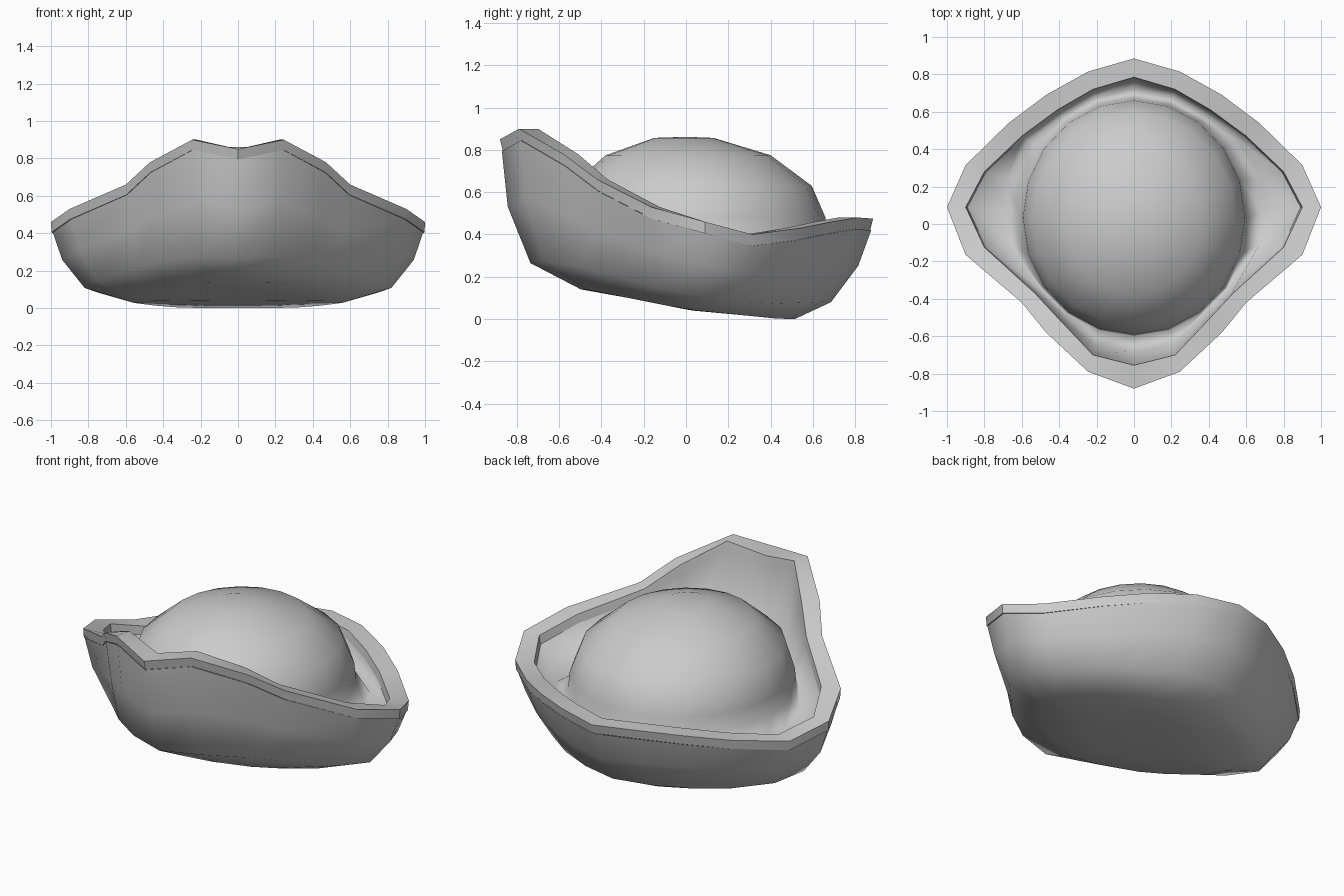
import bpy, bmesh, math

if "Cube" in bpy.data.objects:
    bpy.data.objects.remove(bpy.data.objects["Cube"])

# Right half of the rim, front to back: outer x, y, top z
RIM = [(0, -.88, .85), (.245, -.79, .90), (.47, -.58, .78), (.60, -.42, .66),
       (.90, -.165, .53), (1.0, .09, .46), (.90, .315, .40), (.67, .54, .43),
       (.47, .69, .46), (.245, .815, .48), (0, .885, .475)]
# Right half of the rim's inner edge
INNER = [(0, -.755), (.22, -.70), (.40, -.51), (.53, -.37), (.80, -.125),
         (.90, .09), (.80, .28), (.60, .47), (.41, .61), (.22, .72), (0, .785)]


def base_z(y):
    return min(.14, max(0, .045 - (.2 if y < 0 else .1) * y))


def mirror(half):
    return half + [(-x, y, z) for x, y, z in reversed(half[1:-1])]


def loft(name, rings, cap_start=None, cap_end=None, closed=False, angle=40):
    bm = bmesh.new()
    loops = [[bm.verts.new(p) for p in r] for r in rings]
    n = len(loops[0])
    pairs = list(zip(loops, loops[1:])) + ([(loops[-1], loops[0])] if closed else [])
    for a, b in pairs:
        for i in range(n):
            j = (i + 1) % n
            bm.faces.new((a[i], a[j], b[j], b[i]))
    for loop, point in ((loops[0], cap_start), (loops[-1], cap_end)):
        if point:
            c = bm.verts.new(point)
            for i in range(n):
                bm.faces.new((loop[i], loop[(i + 1) % n], c))
    bmesh.ops.recalc_face_normals(bm, faces=bm.faces)
    me = bpy.data.meshes.new(name)
    bm.to_mesh(me)
    bm.free()
    ob = bpy.data.objects.new(name, me)
    bpy.context.collection.objects.link(ob)
    bpy.ops.object.select_all(action='DESELECT')
    ob.select_set(True)
    bpy.context.view_layer.objects.active = ob
    bpy.ops.object.shade_smooth_by_angle(angle=math.radians(angle))
    return ob


def body_ring(scale, height, radius, roundness, front=1, back=1):
    """Rim outline scaled down and eased toward a circle, height as a share of the wall."""
    half = []
    for x, y, z in RIM:
        s = scale * (1 - roundness) + radius / math.hypot(x, y) * roundness
        px, py = x * s, y * s * (front if y < 0 else back)
        b = base_z(py)
        half.append((px, py, b + (z - .055 - b) * height))
    return mirror(half)


def inner_ring(scale, drop):
    return mirror([(x * scale, y * scale, r[2] - drop) for (x, y), r in zip(INNER, RIM)])


# Rim: thick band following the wavy edge
loft("rim", [mirror([(x * .997, y * .985, z - .055) for x, y, z in RIM]),
             mirror(RIM), inner_ring(1, 0), inner_ring(.99, .055)], closed=True)

# Bowl: underside and outer wall
outer = [body_ring(.3, 0, .32, .6), body_ring(.6, 0, .60, .6, .87, .9),
         body_ring(.83, .19, .80, .3, .98, .91), body_ring(.94, .6, .85, 0, 1.02, .98),
         body_ring(.99, 1, 1, 0)]
loft("bowl", outer, cap_start=(0, .03, .04), angle=75)

# Inside: inner wall, trough and the dome rising from it
trough = []
for i, ((x, y), r) in enumerate(zip(INNER, RIM)):
    s = min(.94, .68 / math.hypot(x, y) + (.05 if y > .2 else 0))
    trough.append((x * s, y * s, .30 + .3 * max(0, r[2] - .45) * (y < 0)))
# Dome rings: radius, height, y offset
PROFILE = [(.635, .38, .035), (.625, .48, .035), (.57, .63, .025),
           (.39, .775, .01), (.14, .857, -.01)]
dome = [[(.95 * r * math.sin(math.pi * i / 10),
          oy - r * math.cos(math.pi * i / 10), z) for i in range(20)]
        for r, z, oy in PROFILE]
loft("inner_dome", [inner_ring(.99, .05), mirror(trough)] + dome,
     cap_end=(0, 0, .862), angle=180)
